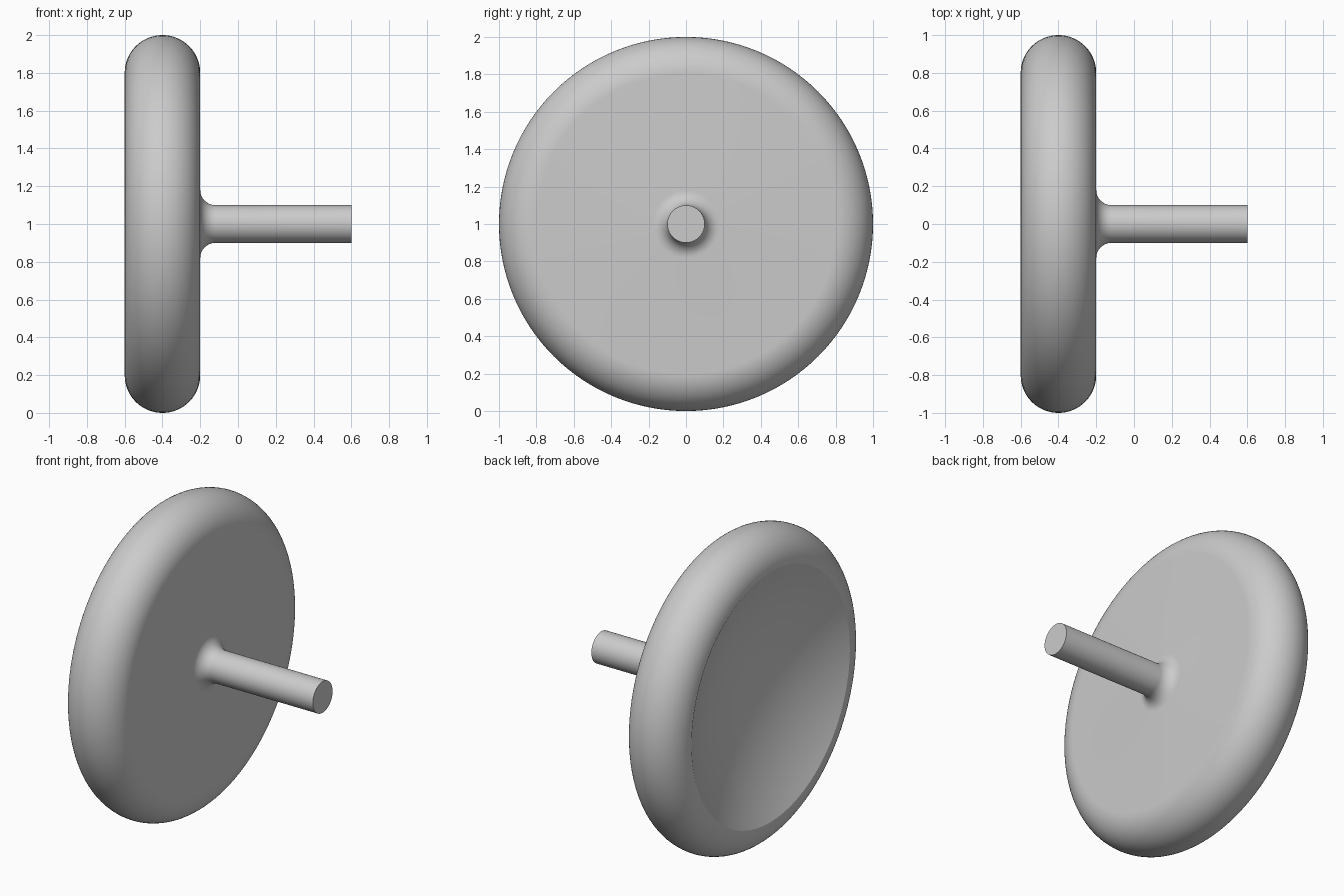
import bpy, bmesh
from math import pi, sin, cos, atan2, radians

cube = bpy.data.objects.get("Cube")
if cube:
    bpy.data.objects.remove(cube, do_unlink=True)

# Main sizes
BACK, FACE, TIP = -0.6, -0.2, 0.6    # positions along x
EDGE = 0.2                           # rounding of the disc edge
RIM = 1.0 - EDGE                     # radius where the hollow begins
DEPTH = 0.2                          # depth of the hollow
STEM, FILLET = 0.1, 0.08
STEPS = 128


def arc(cx, cr, radius, start, end, count):
    """Points (x, r) on an arc, angles measured from +x."""
    angles = [start + (end - start) * i / count for i in range(count + 1)]
    return [(cx + radius * cos(a), cr + radius * sin(a)) for a in angles]


# Half section, from the middle of the hollow to the stem tip
ball = (RIM ** 2 + DEPTH ** 2) / (2 * DEPTH)
ball_x = BACK + DEPTH - ball
profile = arc(ball_x, 0, ball, 0, atan2(RIM, BACK - ball_x), 24)
profile += arc((BACK + FACE) / 2, RIM, EDGE, pi, 0, 36)[1:]
profile += arc(FACE + FILLET, STEM + FILLET, FILLET, pi, 1.5 * pi, 12)
profile += [(TIP, STEM), (TIP, 0)]

# Turn the section around the x axis
bm = bmesh.new()
verts = [bm.verts.new((x, 0, r)) for x, r in profile]
edges = [bm.edges.new(pair) for pair in zip(verts, verts[1:])]
bmesh.ops.spin(bm, geom=verts + edges, cent=(0, 0, 0), axis=(1, 0, 0),
               angle=2 * pi, steps=STEPS, use_merge=True)
bmesh.ops.remove_doubles(bm, verts=bm.verts, dist=0.0001)
bmesh.ops.recalc_face_normals(bm, faces=bm.faces)
bmesh.ops.translate(bm, verts=bm.verts, vec=(0, 0, 1))

mesh = bpy.data.meshes.new("hollow_disc_with_stem")
bm.to_mesh(mesh)
bm.free()
body = bpy.data.objects.new("hollow_disc_with_stem", mesh)
bpy.context.collection.objects.link(body)

# Plain grey
grey = bpy.data.materials.new("light_grey")
grey.use_nodes = True
colour = (0.6, 0.6, 0.6, 1)
grey.diffuse_color = colour
grey.node_tree.nodes["Principled BSDF"].inputs["Base Color"].default_value = colour
mesh.materials.append(grey)

# Smooth surfaces with crisp hollow rim and stem tip
bpy.ops.object.select_all(action="DESELECT")
body.select_set(True)
bpy.context.view_layer.objects.active = body
bpy.ops.object.shade_smooth_by_angle(angle=radians(20))
